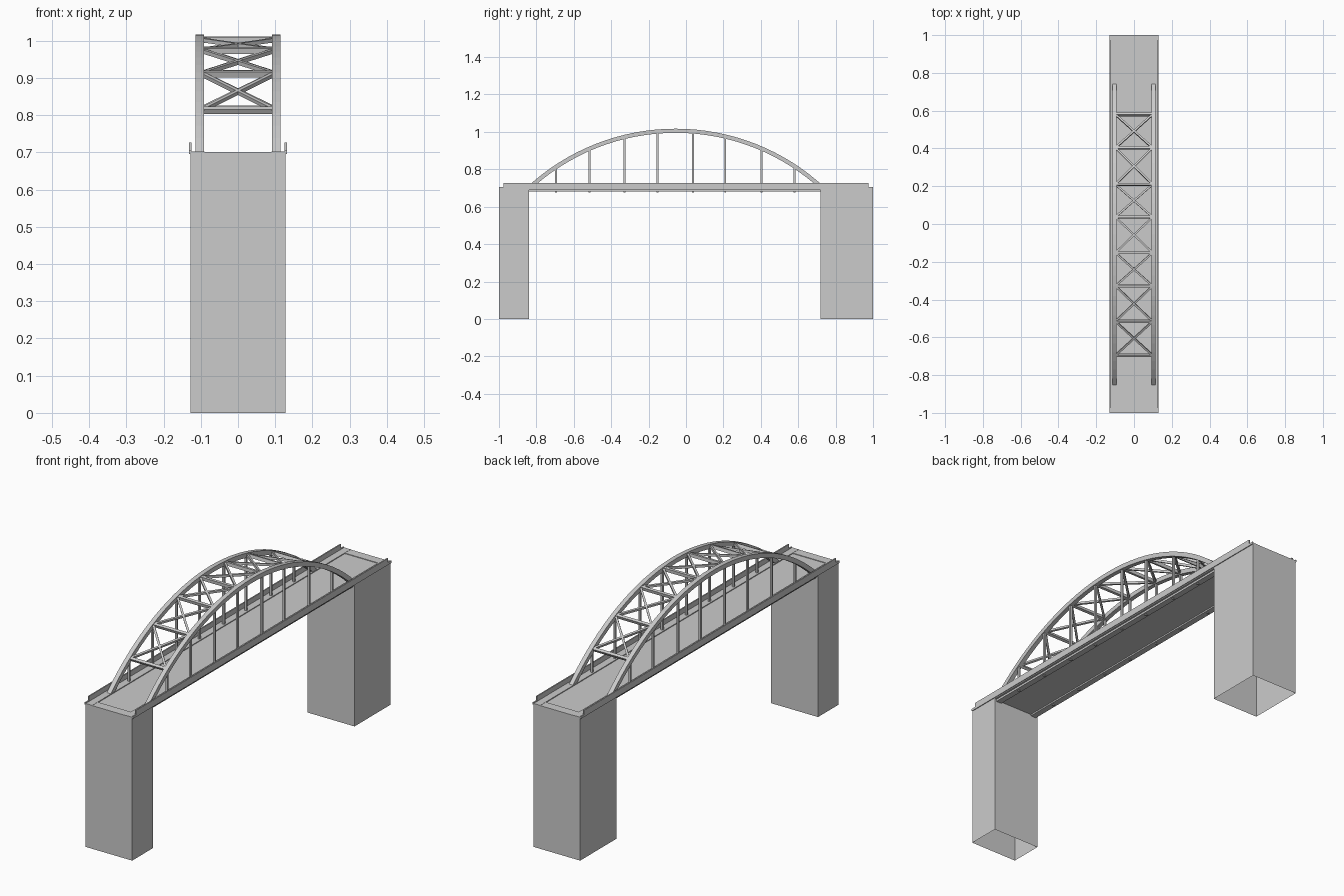
import bpy, bmesh, math
from mathutils import Vector, Matrix

if "Cube" in bpy.data.objects:
    bpy.data.objects.remove(bpy.data.objects["Cube"])

CY, TOP, R, T = -0.055, 1.017, 1.167, 0.022   # arch centre, crown height, radius, depth
AX = 0.103                                     # arch plane offset in x
NODES = [-0.695, -0.515, -0.328, -0.152, 0.037, 0.21, 0.403, 0.58]


def finish(bm, name):
    bmesh.ops.recalc_face_normals(bm, faces=bm.faces)
    me = bpy.data.meshes.new(name)
    bm.to_mesh(me)
    bm.free()
    ob = bpy.data.objects.new(name, me)
    bpy.context.collection.objects.link(ob)
    return ob


def add_box(bm, x, y, z):
    m = Matrix.LocRotScale(
        Vector(((x[0] + x[1]) / 2, (y[0] + y[1]) / 2, (z[0] + z[1]) / 2)), None,
        Vector((x[1] - x[0], y[1] - y[0], z[1] - z[0])))
    return bmesh.ops.create_cube(bm, size=1, matrix=m)["verts"]


def box(name, x, y, z, both=False):
    bm = bmesh.new()
    add_box(bm, x, y, z)
    if both:
        add_box(bm, (-x[1], -x[0]), y, z)
    return finish(bm, name)


def add_bar(bm, a, b, w, h, up):
    # rectangular bar from a to b, depth h measured along 'up'
    a, b = Vector(a), Vector(b)
    d = (b - a).normalized()
    side = d.cross(up).normalized()
    n = side.cross(d)
    rot = Matrix((side, d, n)).transposed().to_4x4()
    m = Matrix.Translation((a + b) / 2) @ rot @ Matrix.Diagonal((w, (b - a).length, h, 1))
    bmesh.ops.create_cube(bm, size=1, matrix=m)


def arch_z(y, r):
    return TOP - R + math.sqrt(r * r - (y - CY) ** 2)


# hollow piers, open at the bottom
for name, y in (("front_pier", (-1, -0.84)), ("back_pier", (0.72, 1))):
    bm = bmesh.new()
    add_box(bm, (-0.127, 0.127), y, (0, 0.697))
    low = [f for f in bm.faces if f.calc_center_median().z < 0.01]
    bmesh.ops.delete(bm, geom=low, context='FACES_ONLY')
    finish(bm, name)

# deck: roadway, raised walkways, end sills, edge girders
box("roadway", (-0.09, 0.09), (-0.999, 0.999), (0.687, 0.698))
box("walkways", (0.09, 0.127), (-1, 1), (0.69, 0.702), True)
for name, y in (("front_sill", (-1, -0.955)), ("back_sill", (0.955, 1))):
    box(name, (-0.09, 0.09), y, (0.69, 0.701))
box("edge_girders", (0.088, 0.118), (-0.84, 0.72), (0.680, 0.69), True)

# parapets with a lower step at each end
box("parapets", (0.125, 0.131), (-0.975, 0.975), (0.695, 0.727), True)
for name, y in (("front_parapet_step", (-1, -0.975)), ("back_parapet_step", (0.975, 1))):
    box(name, (0.125, 0.131), y, (0.695, 0.706), True)

# twin arch ribs
bm = bmesh.new()
N = 32
half = math.asin(0.798 / R)
for s in (-1, 1):
    rings = []
    for i in range(N + 1):
        a = -half + 2 * half * i / N
        rings.append([bm.verts.new((s * AX + dx, CY + r * math.sin(a), TOP - R + r * math.cos(a)))
                      for dx, r in ((-0.011, R), (0.011, R), (0.011, R - T), (-0.011, R - T))])
    for p, q in zip(rings, rings[1:]):
        for k in range(4):
            bm.faces.new((p[k], p[(k + 1) % 4], q[(k + 1) % 4], q[k]))
    bm.faces.new(rings[0])
    bm.faces.new(rings[-1])
ribs = finish(bm, "arch_ribs")
for p in ribs.data.polygons:
    p.use_smooth = False

# vertical hangers
bm = bmesh.new()
for y in NODES:
    for s in (-1, 1):
        add_box(bm, (s * AX - 0.005, s * AX + 0.005), (y - 0.005, y + 0.005),
                (0.676, arch_z(y, R - T / 2)))
finish(bm, "hangers")

# cross beams between the ribs
RM = R - T / 2
bm = bmesh.new()
for y in NODES:
    up = Vector((0, y - CY, arch_z(y, RM) - (TOP - R))).normalized()
    z = arch_z(y, RM)
    add_bar(bm, (-0.095, y, z), (0.095, y, z), 0.013, 0.016, up)
finish(bm, "cross_beams")

# diagonal bracing in each bay
bm = bmesh.new()
for y0, y1 in zip(NODES, NODES[1:]):
    ym = (y0 + y1) / 2
    up = Vector((0, ym - CY, arch_z(ym, RM) - (TOP - R))).normalized()
    for s in (-1, 1):
        add_bar(bm, (-s * 0.094, y0 + 0.004, arch_z(y0 + 0.004, RM)),
                (s * 0.094, y1 - 0.004, arch_z(y1 - 0.004, RM)), 0.010, 0.011, up)
finish(bm, "diagonal_braces")
